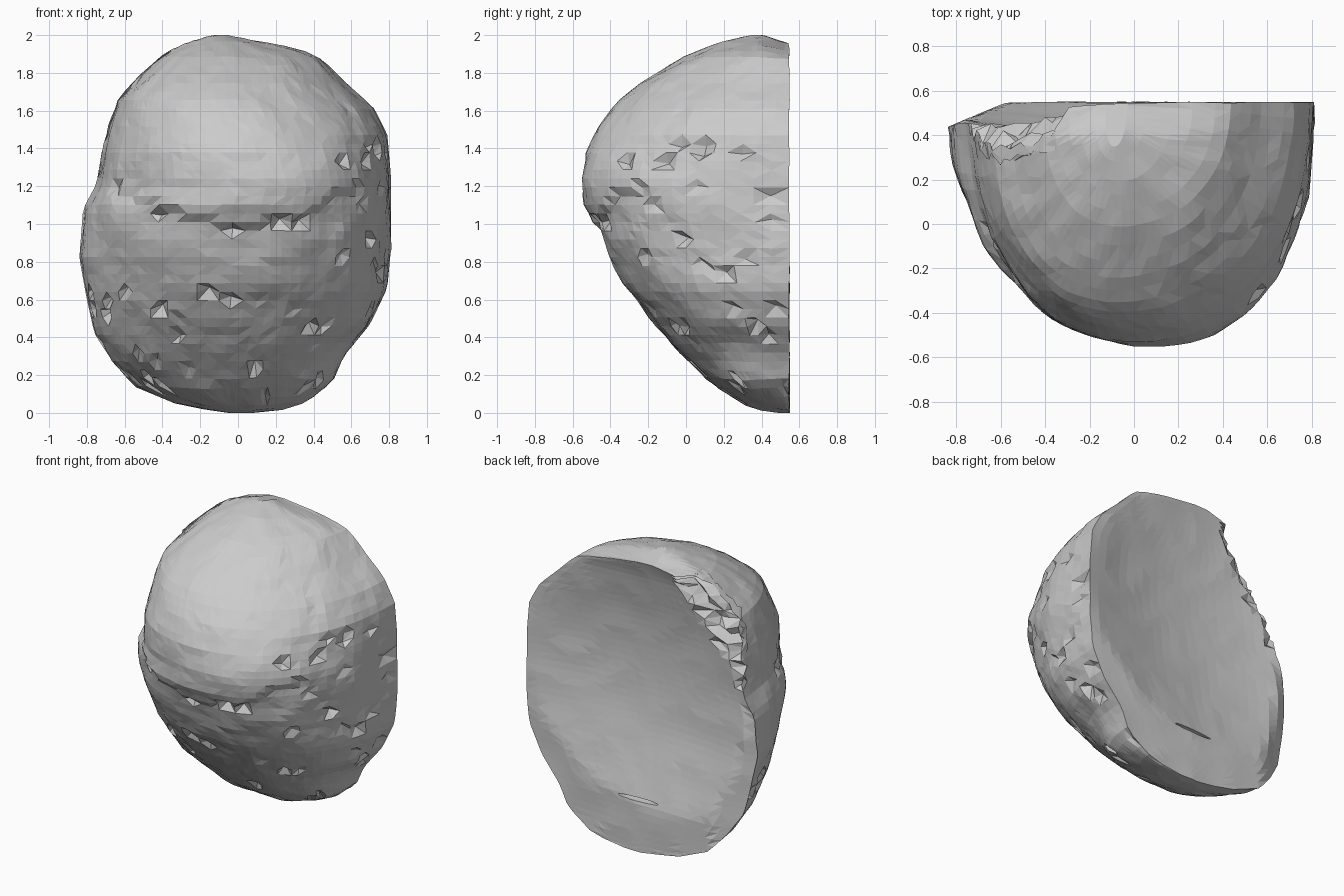
import bpy, bmesh, math, random
from mathutils import Vector, noise

if "Cube" in bpy.data.objects:
    bpy.data.objects.remove(bpy.data.objects["Cube"])

random.seed(4)
BACK = 0.55

# (height, value) outlines: left edge, right edge, front depth
LEFT = [(0, -0.05), (0.01, -0.12), (0.04, -0.31), (0.14, -0.55), (0.28, -0.67), (0.42, -0.76),
        (0.6, -0.8), (0.82, -0.84), (1.08, -0.82), (1.21, -0.75), (1.39, -0.72), (1.67, -0.63),
        (1.8, -0.5), (1.9, -0.39), (1.96, -0.26), (2, -0.13)]
RIGHT = [(0, 0.08), (0.03, 0.31), (0.16, 0.5), (0.3, 0.56), (0.47, 0.7), (0.66, 0.79), (0.87, 0.81),
         (1.25, 0.81), (1.48, 0.79), (1.62, 0.71), (1.75, 0.57), (1.9, 0.42), (1.96, 0.21), (2, -0.03)]
FRONT = [(0, 0.49), (0.02, 0.4), (0.06, 0.29), (0.16, 0.13), (0.32, -0.03), (0.5, -0.19), (0.68, -0.32),
         (0.92, -0.455), (1.0, -0.49), (1.1, -0.54), (1.25, -0.555), (1.38, -0.53), (1.5, -0.47),
         (1.62, -0.38), (1.74, -0.25), (1.83, -0.11), (1.9, 0.02), (1.96, 0.17), (2, 0.35)]


def at(table, z):
    for a, b in zip(table, table[1:]):
        if z <= b[0]:
            return a[1] + (b[1] - a[1]) * (z - a[0]) / (b[0] - a[0])
    return table[-1][1]


def section(z, n_front=46, n_back=22):
    """Rounded front arc closed by the back edge."""
    xl, xr, yf = at(LEFT, z), at(RIGHT, z), at(FRONT, z)
    up = min(1, max(0, (z - 1.2) / 0.4))     # upper dome leans left and is boxier there
    mid = (xl + xr) / 2 + (0.05 - 0.13 * up) * min(1, xr - xl)
    pts = []
    for i in range(n_front + 1):
        a = math.pi * i / n_front
        c, s = -math.cos(a), max(math.sin(a), 0)
        p = 0.93 - 0.1 * up if c < 0 else 0.87 + 0.08 * up
        half = mid - xl if c < 0 else xr - mid
        x = mid + math.copysign(abs(c) ** p, c) * half
        pts.append(Vector((x, BACK - (BACK - yf) * s ** p, z)))
    for i in range(1, n_back):
        pts.append(Vector((xr + (xl - xr) * i / n_back, BACK, z)))
    return pts, n_front


def back_surface(x, z):
    """Shallow scoop in the back, open towards the left."""
    r2 = ((x + 0.2) / 1.01) ** 2 + ((z - 1.17) / 0.87) ** 2
    y = BACK - 0.14 * max(0, 1 - r2) ** 1.15
    y = min(y, BACK - 0.42 * max(0, -0.57 - x))
    return y - 0.012 * abs(noise.noise(Vector((x * 3, 0, z * 3))))


def weather(co, is_front):
    """Rock relief, front ledge and broken upper left corner."""
    p = co.copy()
    if is_front:
        out = Vector((p.x, p.y - BACK, (p.z - 1) * 0.7)).normalized()
        p += out * (0.016 * noise.noise(p * 4) + 0.008 * noise.noise(p * 11))
        # overhanging ledge across the front
        d = 0.99 + 0.55 * p.x ** 2 + 0.03 * noise.noise(p * 9) - p.z
        if abs(p.x) < 0.65 and 0 < d < 0.2:
            p -= out * 0.025 * (1 - d / 0.2)
        # scattered chips
        rough = (abs(d) < 0.06 and abs(p.x) < 0.6) or (p.x > 0.5 and p.z > 0.5) or p.z < 0.7
        if rough and 0.05 < p.z < 1.9 and random.random() < 0.06:
            p -= out * random.uniform(0.01, 0.05)
            p.z += random.uniform(-0.025, 0.025)
    p.y = min(p.y, back_surface(p.x, p.z))
    # broken upper left corner
    s = -0.81 * (co.x + 0.33) + 0.59 * (co.z - 1.8)
    if s > 0 and co.x < -0.3:
        p.y = min(p.y, BACK - 0.06 - 1.0 * s - random.uniform(-0.03, 0.07))
    if co.z > 1.85:
        p.z -= 0.3 * (co.z - 1.85) * max(0, (p.y - 0.38) / 0.17)
    p.z = min(2.0, max(0.0, p.z))
    return p


# boulder half: lofted sections, split into facets
bm = bmesh.new()
heights = [0, 0.02, 0.05] + [0.09 + 0.046 * i for i in range(40)] + [1.915, 1.945, 1.965, 1.985, 2.0]
rings = []
for z in heights:
    pts, nf = section(z)
    rings.append([bm.verts.new(weather(p, 0 < i < nf)) for i, p in enumerate(pts)])
n = len(rings[0])
for lo, hi in zip(rings, rings[1:]):
    for i in range(n):
        j = (i + 1) % n
        a, b, c, d = lo[i], lo[j], hi[j], hi[i]
        if random.random() < 0.5:
            bm.faces.new((a, b, c))
            bm.faces.new((a, c, d))
        else:
            bm.faces.new((a, b, d))
            bm.faces.new((b, c, d))
for ring in (rings[0], rings[-1]):
    bm.faces.new(ring)
bmesh.ops.remove_doubles(bm, verts=bm.verts, dist=0.002)
bmesh.ops.recalc_face_normals(bm, faces=bm.faces)
mesh = bpy.data.meshes.new("boulder_half")
bm.to_mesh(mesh)
bm.free()
boulder = bpy.data.objects.new("boulder_half", mesh)
bpy.context.collection.objects.link(boulder)

# thin crack low on the back
bpy.ops.mesh.primitive_uv_sphere_add(segments=16, ring_count=8, radius=1, location=(-0.02, BACK - 0.01, 0.35))
cutter = bpy.context.object
cutter.name = "crack_cutter"
cutter.scale = (0.15, 0.06, 0.012)
cutter.hide_render = True
cutter.display_type = 'WIRE'
cut = boulder.modifiers.new("crack", 'BOOLEAN')
cut.operation = 'DIFFERENCE'
cut.solver = 'EXACT'
cut.object = cutter
